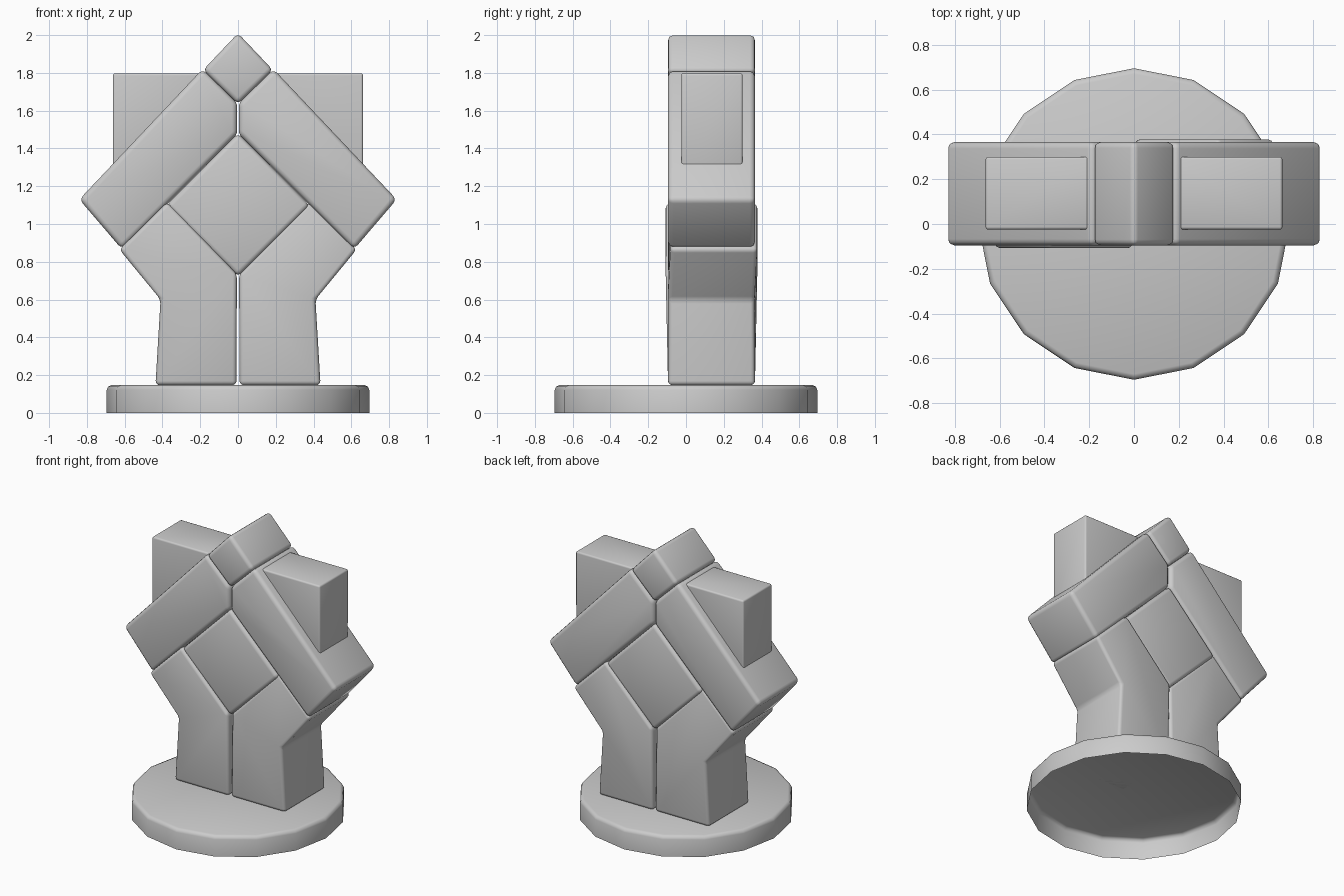
import bpy, bmesh, math

if "Cube" in bpy.data.objects:
    bpy.data.objects.remove(bpy.data.objects["Cube"])

FRONT, BACK = -0.095, 0.365


def finish(name, bm, angle=50):
    bmesh.ops.recalc_face_normals(bm, faces=bm.faces)
    mesh = bpy.data.meshes.new(name)
    bm.to_mesh(mesh)
    bm.free()
    obj = bpy.data.objects.new(name, mesh)
    bpy.context.collection.objects.link(obj)
    bpy.context.view_layer.objects.active = obj
    bpy.ops.object.select_all(action='DESELECT')
    obj.select_set(True)
    bpy.ops.object.shade_smooth_by_angle(angle=math.radians(angle))
    return obj


def block(name, profile, y0=FRONT, y1=BACK, side=1, bevel=0.03, shift=0.0):
    """Extrude an x-z profile along y and round its edges; side=-1 mirrors it."""
    bm = bmesh.new()
    rings = []
    for y in (y0, y1):
        rings.append([bm.verts.new((side * x, y + (side * shift if z > 0.7 else 0), z))
                      for x, z in profile])
    a, b = rings
    n = len(profile)
    bm.faces.new(a)
    bm.faces.new(b[::-1])
    for i in range(n):
        j = (i + 1) % n
        bm.faces.new((a[i], b[i], b[j], a[j]))
    bmesh.ops.recalc_face_normals(bm, faces=bm.faces)
    bmesh.ops.bevel(bm, geom=bm.edges[:], offset=bevel, segments=3,
                    profile=0.5, affect='EDGES', clamp_overlap=True)
    return finish(name, bm)


# Round base: sixteen-sided shell, open underneath
bm = bmesh.new()
bmesh.ops.create_cone(bm, cap_ends=True, segments=16, radius1=0.695,
                      radius2=0.695, depth=0.147)
bmesh.ops.translate(bm, verts=bm.verts, vec=(0, 0, 0.0735))
bmesh.ops.delete(bm, geom=[f for f in bm.faces if f.normal.z < -0.9], context='FACES_ONLY')
rim = [e for e in bm.edges if all(v.co.z > 0.1 for v in e.verts)]
bmesh.ops.bevel(bm, geom=rim, offset=0.025, segments=2, profile=0.5, affect='EDGES')
finish("base", bm)

# Mirrored blocks: legs, sloping arms and the wedges behind them
leg = [(0.008, 0.147), (0.437, 0.147), (0.41, 0.60), (0.628, 0.865),
       (0.375, 1.115), (0.006, 0.735)]
arm = [(0.615, 0.867), (0.84, 1.13), (0.188, 1.82), (0.004, 1.64), (0.004, 1.475)]
wedge = [(0.662, 1.28), (0.662, 1.798), (0.18, 1.798)]
for side, label in ((1, "right"), (-1, "left")):
    block("leg_" + label, leg, side=side, bevel=0.022, shift=0.013)
    block("arm_" + label, arm, side=side, bevel=0.028)
    block("wedge_" + label, wedge, -0.025, 0.3, side=side, bevel=0.012)

# Centre diamond and top cube
block("centre_diamond", [(0, 0.722), (0.38, 1.098), (0, 1.48), (-0.38, 1.098)], bevel=0.026)
block("top_block", [(0, 1.635), (0.185, 1.815), (0, 2.01), (-0.185, 1.815)], bevel=0.026)
